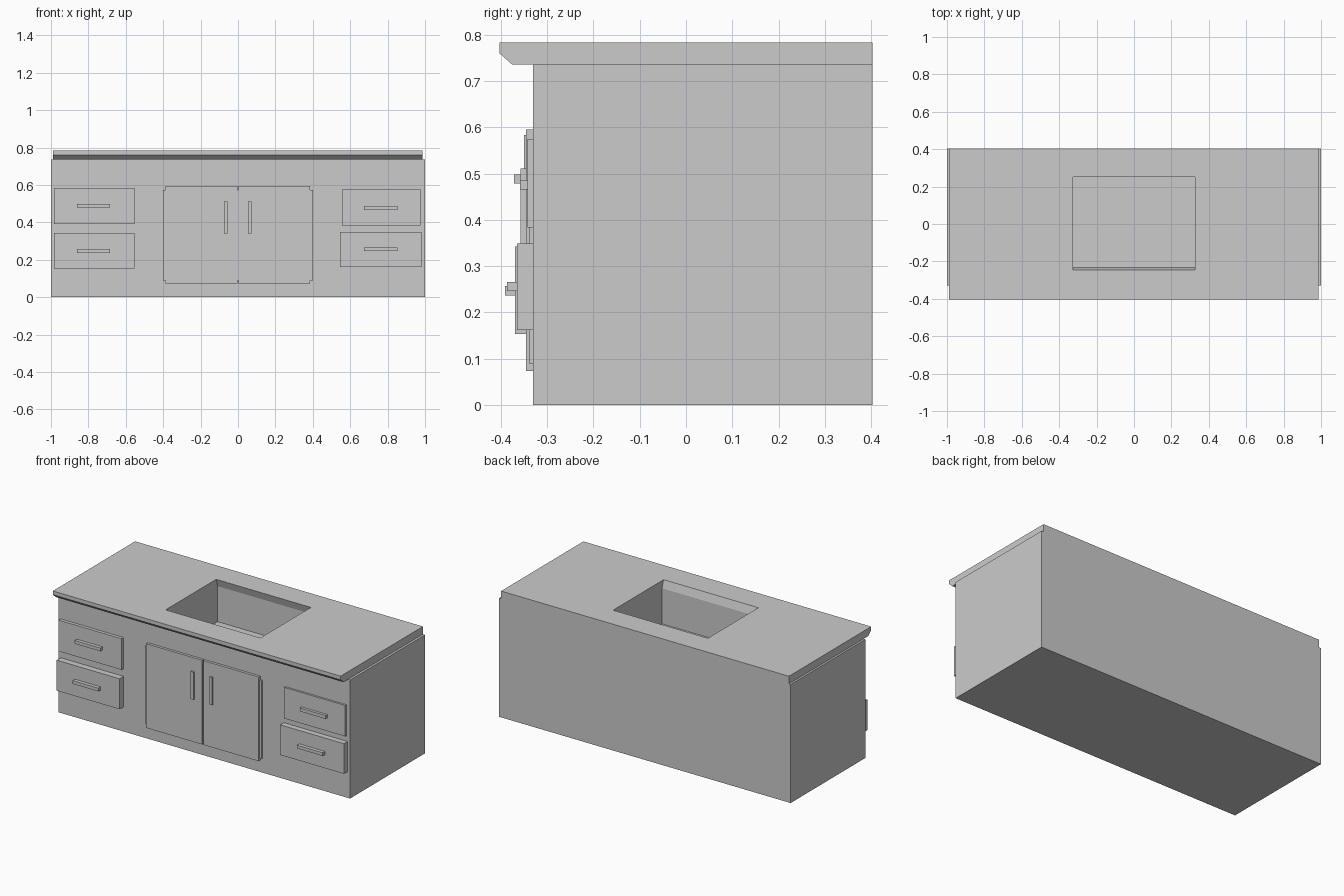
import bpy, bmesh

if "Cube" in bpy.data.objects:
    bpy.data.objects.remove(bpy.data.objects["Cube"])


def extrude_profile(name, x0, x1, profile):
    """Extrude a (y, z) outline along x."""
    bm = bmesh.new()
    face = bm.faces.new([bm.verts.new((x0, y, z)) for y, z in profile])
    ext = bmesh.ops.extrude_face_region(bm, geom=[face])
    moved = [g for g in ext["geom"] if isinstance(g, bmesh.types.BMVert)]
    bmesh.ops.translate(bm, verts=moved, vec=(x1 - x0, 0, 0))
    bmesh.ops.recalc_face_normals(bm, faces=bm.faces)
    mesh = bpy.data.meshes.new(name)
    bm.to_mesh(mesh)
    bm.free()
    ob = bpy.data.objects.new(name, mesh)
    bpy.context.collection.objects.link(ob)
    return ob


def box(name, x0, x1, y0, y1, z0, z1):
    return extrude_profile(name, x0, x1, [(y0, z0), (y1, z0), (y1, z1), (y0, z1)])


FRONT, BACK = -0.33, 0.403

# Cabinet carcass: drawer unit on the left, wide unit for the rest
box("left_cabinet", -1, -0.54, FRONT, BACK, 0, 0.735)
main = box("main_cabinet", -0.54, 1, FRONT, BACK, 0, 0.735)

# Countertop with a chamfered lower front lip
top = extrude_profile("countertop", -0.988, 0.986, [
    (-0.403, 0.783), (-0.403, 0.76), (-0.375, 0.735), (BACK, 0.735), (BACK, 0.783)])

# Basin recess, slightly slanted through the countertop
cutter = extrude_profile("basin_cutter", -0.325, 0.325, [
    (-0.251, 0.803), (-0.23, 0.735), (-0.23, 0.515),
    (0.265, 0.515), (0.265, 0.735), (0.244, 0.803)])
cutter.hide_render = True
cutter.hide_set(True)
for ob in (main, top):
    mod = ob.modifiers.new("basin", "BOOLEAN")
    mod.operation = "DIFFERENCE"
    mod.solver = "EXACT"
    mod.object = cutter

# Door frame and two doors with upright handles
box("door_frame", -0.40, 0.40, -0.339, FRONT + 0.01, 0.09, 0.573)
for side, x0, x1, h0, h1 in (("left", -0.388, -0.004, -0.075, -0.055),
                             ("right", 0.004, 0.384, 0.053, 0.071)):
    box(side + "_door", x0, x1, -0.346, FRONT + 0.01, 0.073, 0.595)
    box(side + "_door_handle", h0, h1, -0.357, -0.34, 0.34, 0.511)

# Drawers: name, x range, front y, z range, then handle x range, front y, z range
drawers = (
    ("upper_left", -0.985, -0.553, -0.350, 0.39, 0.583, -0.86, -0.684, -0.371, 0.478, 0.498),
    ("lower_left", -0.985, -0.553, -0.369, 0.153, 0.342, -0.86, -0.684, -0.391, 0.237, 0.257),
    ("upper_right", 0.555, 0.975, -0.342, 0.383, 0.575, 0.675, 0.852, -0.359, 0.465, 0.486),
    ("lower_right", 0.545, 0.982, -0.365, 0.162, 0.349, 0.675, 0.852, -0.387, 0.246, 0.266),
)
for name, x0, x1, y, z0, z1, hx0, hx1, hy, hz0, hz1 in drawers:
    box(name + "_drawer", x0, x1, y, FRONT + 0.01, z0, z1)
    box(name + "_drawer_handle", hx0, hx1, hy, y + 0.005, hz0, hz1)
